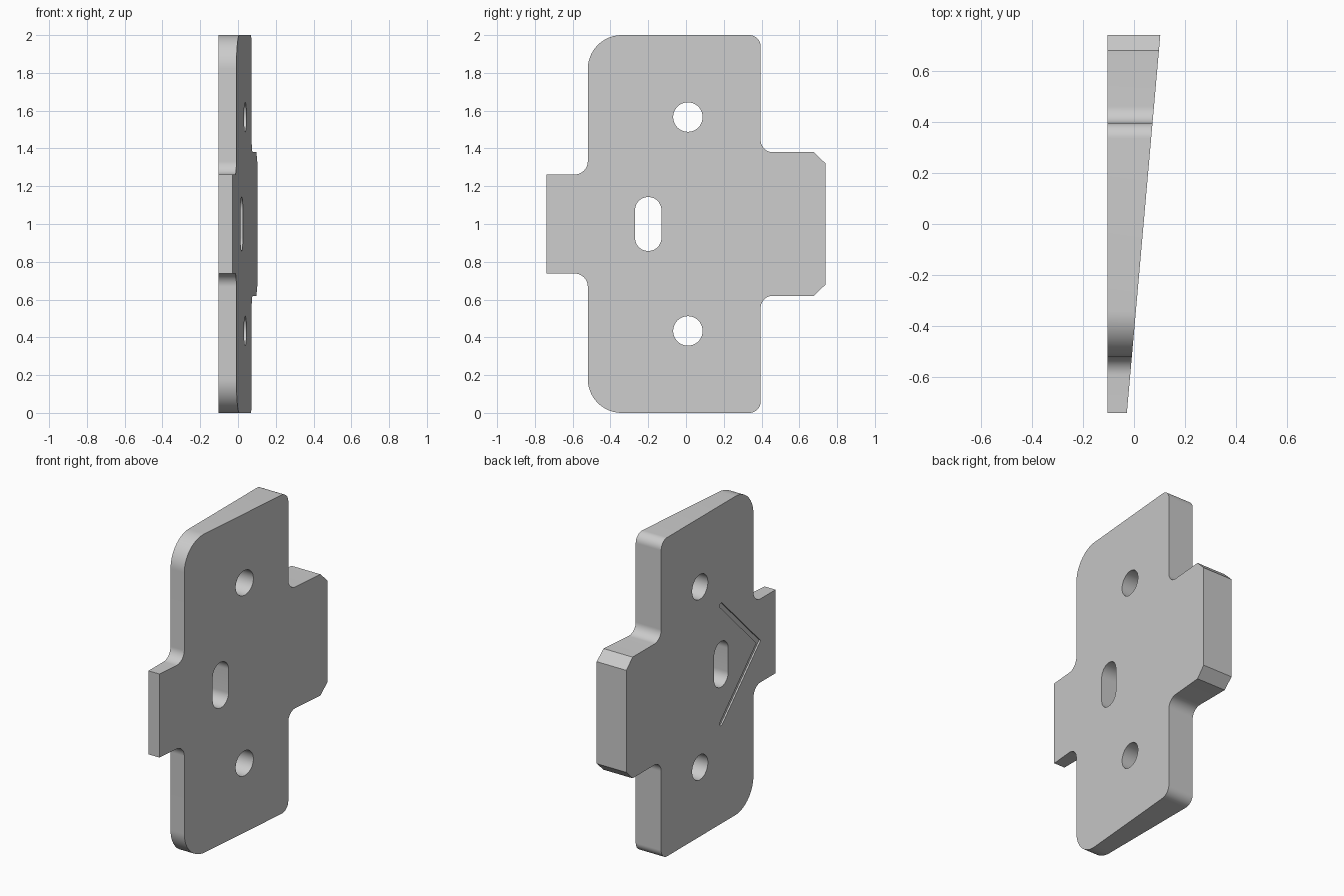
import bpy, bmesh
from math import cos, sin, radians

if "Cube" in bpy.data.objects:
    bpy.data.objects.remove(bpy.data.objects["Cube"])

BACK = -0.104


def arc(cy, cz, r, a0, a1, n=14):
    return [(cy + r * cos(radians(a0 + (a1 - a0) * i / n)),
             cz + r * sin(radians(a0 + (a1 - a0) * i / n))) for i in range(n + 1)]


def mirrored(upper):
    """Close an upper outline with its reflection about z = 1."""
    return upper + [(y, 2 - z) for y, z in reversed(upper) if abs(z - 1) > 1e-5]


def prism(name, outline, x0, front):
    """Extrude a (y, z) outline from x0 to the surface x = front(y)."""
    bm = bmesh.new()
    a = [bm.verts.new((x0, y, z)) for y, z in outline]
    b = [bm.verts.new((front(y), y, z)) for y, z in outline]
    bm.faces.new(a)
    bm.faces.new(b[::-1])
    for i in range(len(a)):
        j = (i + 1) % len(a)
        bm.faces.new((a[j], a[i], b[i], b[j]))
    bmesh.ops.recalc_face_normals(bm, faces=bm.faces[:])
    mesh = bpy.data.meshes.new(name)
    bm.to_mesh(mesh)
    bm.free()
    ob = bpy.data.objects.new(name, mesh)
    bpy.context.collection.objects.link(ob)
    return ob


# Tapered plate with a plain tab on one side and a chamfered tab on the other
upper = ([(-0.739, 1.262)]
         + arc(-0.59, 1.332, 0.07, -90, 0)
         + arc(-0.34, 1.82, 0.18, 180, 90, 20)
         + arc(0.335, 1.94, 0.06, 90, 0)
         + arc(0.46, 1.445, 0.065, 180, 270)
         + [(0.678, 1.38), (0.739, 1.32)])
plate = prism("wedge_plate", mirrored(upper), BACK, lambda y: -0.028 + (y + 0.739) * 0.0885)

# Two round holes, an upright slot and a shallow V-shaped groove on the flat face
through = lambda y: 0.3
cutters = [prism("hole_cutter", arc(0.01, z, 0.078, 0, 352.5, 47), -0.3, through)
           for z in (0.434, 1.566)]
cutters.append(prism("slot_cutter", mirrored(arc(-0.2, 1.073, 0.07, 180, 0, 24)), -0.3, through))
groove = [(-0.591, 1.0)] + arc(-0.2, 1.37, 0.015, 135, -45, 10) + [(-0.549, 1.0)]
cutters.append(prism("groove_cutter", mirrored(groove), -0.3, lambda y: BACK + 0.01))

bpy.context.view_layer.objects.active = plate
plate.select_set(True)
for cutter in cutters:
    cutter.hide_render = True
    mod = plate.modifiers.new("cut", 'BOOLEAN')
    mod.operation = 'DIFFERENCE'
    mod.solver = 'EXACT'
    mod.object = cutter
    bpy.ops.object.modifier_apply(modifier=mod.name)
    bpy.data.objects.remove(cutter)

bpy.ops.object.shade_smooth_by_angle(angle=radians(30))
